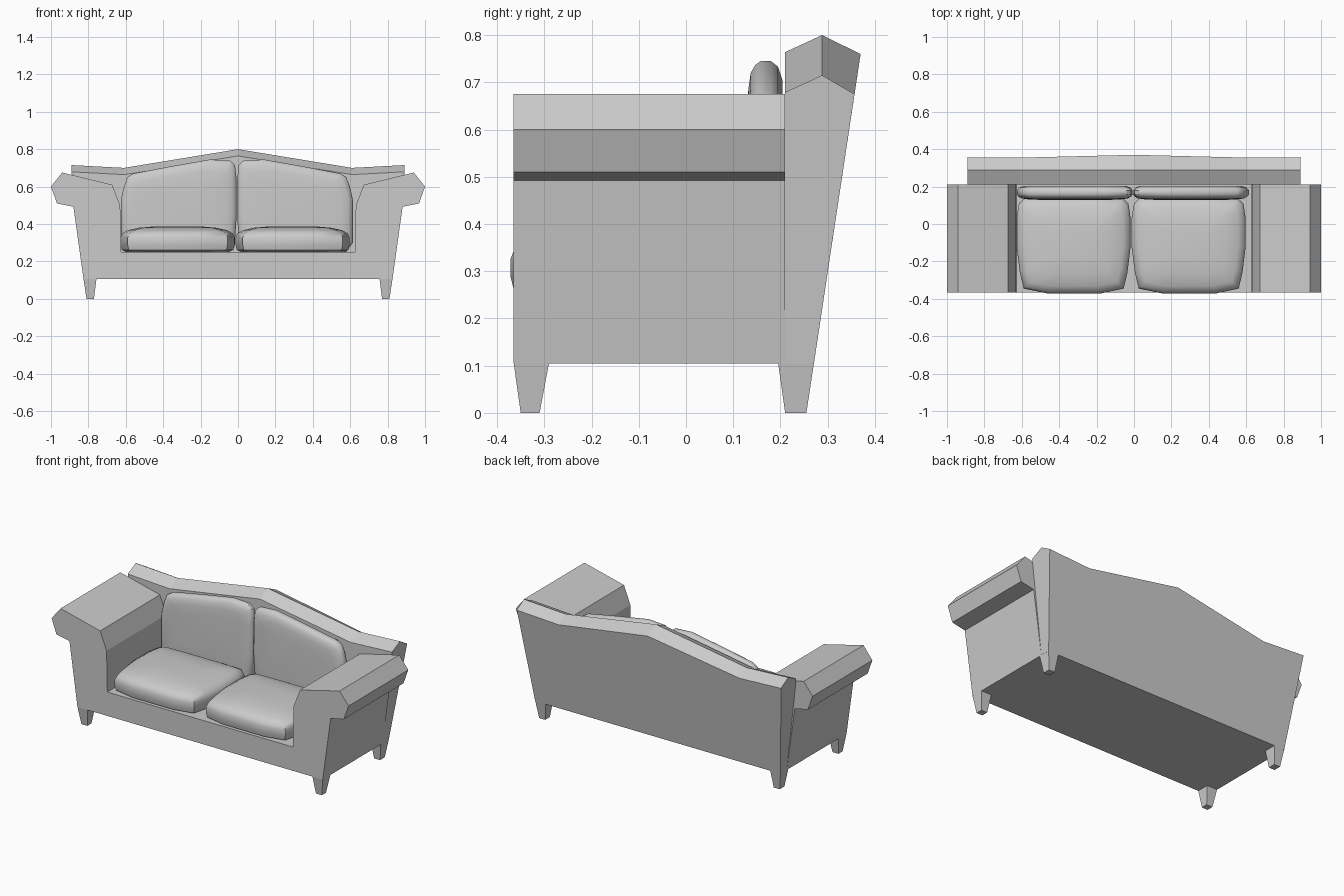
import bpy, bmesh

if "Cube" in bpy.data.objects:
    bpy.data.objects.remove(bpy.data.objects["Cube"])


def make(name, verts, faces, smooth=False):
    me = bpy.data.meshes.new(name)
    me.from_pydata(verts, [], faces)
    bm = bmesh.new()
    bm.from_mesh(me)
    bmesh.ops.recalc_face_normals(bm, faces=bm.faces)
    bm.to_mesh(me)
    bm.free()
    ob = bpy.data.objects.new(name, me)
    bpy.context.collection.objects.link(ob)
    if smooth:
        bpy.context.view_layer.objects.active = ob
        ob.select_set(True)
        bpy.ops.object.shade_smooth_by_angle(angle=0.7)
        ob.select_set(False)
    return ob


def loft(name, rings, smooth=False):
    """Skin closed rings of equal length and cap both ends."""
    n = len(rings[0])
    verts = [v for r in rings for v in r]
    faces = [(k * n + i, k * n + (i + 1) % n, (k + 1) * n + (i + 1) % n, (k + 1) * n + i)
             for k in range(len(rings) - 1) for i in range(n)]
    last = (len(rings) - 1) * n
    faces += [tuple(range(n)), tuple(range(last, last + n))]
    return make(name, verts, faces, smooth)


def inset(outline, d):
    """Shrink an outline by distance d on every side."""
    us, vs = [p[0] for p in outline], [p[1] for p in outline]
    cu, cv = (min(us) + max(us)) / 2, (min(vs) + max(vs)) / 2
    su, sv = 1 - 2 * d / (max(us) - min(us)), 1 - 2 * d / (max(vs) - min(vs))
    return [(cu + (u - cu) * su, cv + (v - cv) * sv) for u, v in outline]


# Base and rolled arms: one U-shaped profile pulled from front to back
half = [(0.826, 0.105), (0.88, 0.492), (0.968, 0.51), (1.0, 0.60),
        (0.94, 0.675), (0.673, 0.61), (0.63, 0.50), (0.625, 0.25)]
profile = half + [(-x, z) for x, z in reversed(half)]
loft("base_and_arms", [[(x, y, z) for x, z in profile] for y in (-0.365, 0.21)])

# Camel back: raked section carried across the width
rings = []
for x, ridge in ((-0.89, 0.715), (-0.61, 0.70), (0, 0.80), (0.61, 0.70), (0.89, 0.715)):
    xb, front, back = x * 0.826 / 0.89, ridge - 0.036, ridge - 0.04
    rings.append([(xb, 0.21, 0.105), (x, 0.21, front), (x, 0.288, ridge),
                  (x, 0.255 + 0.151 * back, back), (xb, 0.271, 0.105)])
loft("camel_back", rings)

# Tapered legs, flush with the outer corners
for s, side in ((-1, "left"), (1, "right")):
    for end, (t0, t1), (b0, b1) in (("front", (-0.365, -0.29), (-0.35, -0.31)),
                                    ("back", (0.195, 0.271), (0.21, 0.255))):
        rect = lambda x0, x1, y0, y1, z: [(s * x0, y0, z), (s * x1, y0, z),
                                          (s * x1, y1, z), (s * x0, y1, z)]
        loft(f"{end}_leg_{side}", [rect(0.77, 0.81, b0, b1, 0),
                                   rect(0.757, 0.826, t0, t1, 0.106)])

# Seat cushions: domed pillows, the second a shifted copy
seat = [(-0.59, -0.345), (-0.46, -0.372), (-0.18, -0.372), (-0.055, -0.345),
        (-0.035, -0.26), (-0.018, -0.12), (-0.018, 0.03), (-0.03, 0.11), (-0.06, 0.137),
        (-0.2, 0.142), (-0.45, 0.142), (-0.585, 0.137), (-0.615, 0.11),
        (-0.628, 0.03), (-0.628, -0.12), (-0.61, -0.26)]
levels = [(0.035, 0.247), (0.007, 0.262), (0, 0.29), (0, 0.325), (0.01, 0.35),
          (0.04, 0.367), (0.10, 0.38), (0.18, 0.387)]
for side, dx in (("left", 0), ("right", 0.615)):
    loft(f"seat_cushion_{side}",
         [[(x + dx, y, z) for x, y in inset(seat, d)] for d, z in levels], True)

# Back cushions: thin pillows following the slope of the back
backrest = [(-0.59, 0.25), (-0.05, 0.25), (-0.018, 0.28), (-0.007, 0.45), (-0.008, 0.64),
            (-0.016, 0.715), (-0.04, 0.738), (-0.15, 0.745), (-0.35, 0.71),
            (-0.56, 0.67), (-0.59, 0.652), (-0.61, 0.60), (-0.626, 0.53), (-0.626, 0.30)]
depths = [(0.12, 0.129), (0.06, 0.132), (0.025, 0.137), (0.008, 0.147), (0, 0.158),
          (0, 0.18), (0.012, 0.195), (0.04, 0.204)]
for side, s in (("left", 1), ("right", -1)):
    loft(f"back_cushion_{side}",
         [[(x if s == 1 else -x - 0.012, y, z) for x, z in inset(backrest, d)]
          for d, y in depths], True)
